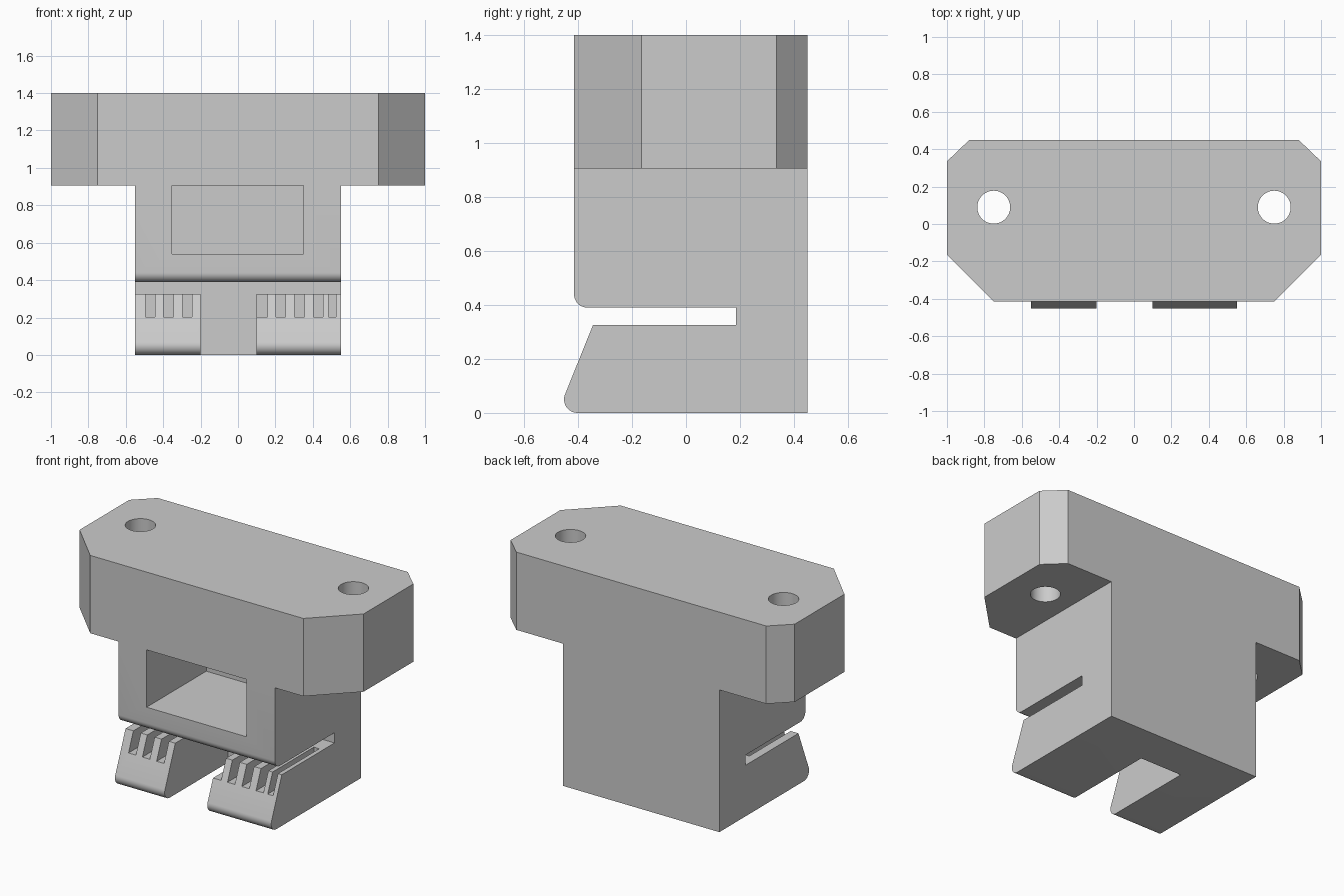
import bpy
import bmesh
from math import radians, cos, sin
from mathutils import Vector

if "Cube" in bpy.data.objects:
    bpy.data.objects.remove(bpy.data.objects["Cube"], do_unlink=True)

GREY = (0.6, 0.6, 0.6, 1.0)
grey = bpy.data.materials.new("plain grey")
grey.use_nodes = True
grey.diffuse_color = GREY
grey.node_tree.nodes["Principled BSDF"].inputs["Base Color"].default_value = GREY


def prism(name, points, direction):
    """Closed solid made by sweeping a flat outline along a vector."""
    bm = bmesh.new()
    face = bm.faces.new([bm.verts.new(p) for p in points])
    swept = bmesh.ops.extrude_face_region(bm, geom=[face])["geom"]
    moved = [v for v in swept if isinstance(v, bmesh.types.BMVert)]
    bmesh.ops.translate(bm, verts=moved, vec=Vector(direction))
    bmesh.ops.recalc_face_normals(bm, faces=bm.faces)
    mesh = bpy.data.meshes.new(name)
    bm.to_mesh(mesh)
    bm.free()
    mesh.materials.append(grey)
    obj = bpy.data.objects.new(name, mesh)
    bpy.context.collection.objects.link(obj)
    return obj


def box(name, x0, x1, y0, y1, z0, z1):
    outline = [(x0, y0, z0), (x1, y0, z0), (x1, y1, z0), (x0, y1, z0)]
    return prism(name, outline, (0, 0, z1 - z0))


def arc(cy, cz, r, start, end, steps=10):
    angles = [radians(start + (end - start) * i / steps) for i in range(steps + 1)]
    return [(cy + r * cos(a), cz + r * sin(a)) for a in angles]


def combine(target, tool, operation):
    """Apply a boolean and discard the tool object."""
    tool.hide_render = True
    mod = target.modifiers.new(operation, "BOOLEAN")
    mod.operation = operation
    mod.solver = "EXACT"
    mod.object = tool
    bpy.context.view_layer.objects.active = target
    bpy.ops.object.modifier_apply(modifier=mod.name)
    bpy.data.objects.remove(tool, do_unlink=True)


FRONT, BACK, SLOT_END, LEDGE = -0.415, 0.45, 0.185, 0.905

# Body with belt slot and sloping lower jaw, drawn as a side profile
profile = [(BACK, 0), (BACK, 1.2), (FRONT, 1.2)]
profile += arc(FRONT + 0.05, 0.44, 0.05, 180, 270)
profile += [(SLOT_END, 0.39), (SLOT_END, 0.325), (-0.345, 0.325)]
profile += arc(-0.402, 0.05, 0.05, 159, 270)
clamp = prism("clamp_bracket", [(-0.55, y, z) for y, z in profile], (1.1, 0, 0))

# Wide mounting block with chamfered corners
half = [(0.75, FRONT), (1, -0.165), (1, 0.335), (0.88, BACK)]
outline = half + [(-x, y) for x, y in reversed(half)]
block = prism("mounting_block", [(x, y, LEDGE) for x, y in outline], (0, 0, 1.4 - LEDGE))
combine(clamp, block, "UNION")

# Bolt holes through the block
for side in (-1, 1):
    ring = arc(side * 0.75, 0.09, 0.088, 0, 360, 48)[:-1]
    hole = prism("bolt_hole", [(x, y, 0.7) for x, y in ring], (0, 0, 1))
    combine(clamp, hole, "DIFFERENCE")

# Front pocket, and the gap that splits the jaw in two
combine(clamp, box("pocket", -0.353, 0.35, -0.7, SLOT_END, 0.54, LEDGE), "DIFFERENCE")
combine(clamp, box("jaw_gap", -0.2, 0.1, -0.7, SLOT_END, -0.2, 0.35), "DIFFERENCE")

# Belt tooth grooves in both jaws
grooves = [(x, x + 0.052) for x in (-0.495, -0.397, -0.297, 0.202, 0.303, 0.403)]
grooves += [(0.05, 0.157), (0.485, 0.523)]
for x0, x1 in grooves:
    combine(clamp, box("groove", x0, x1, -0.7, 0.07, 0.203, 0.36), "DIFFERENCE")

# Smooth rounded edges, keep corners crisp
bpy.ops.object.select_all(action="DESELECT")
clamp.select_set(True)
bpy.context.view_layer.objects.active = clamp
bpy.ops.object.shade_smooth_by_angle(angle=radians(30))
